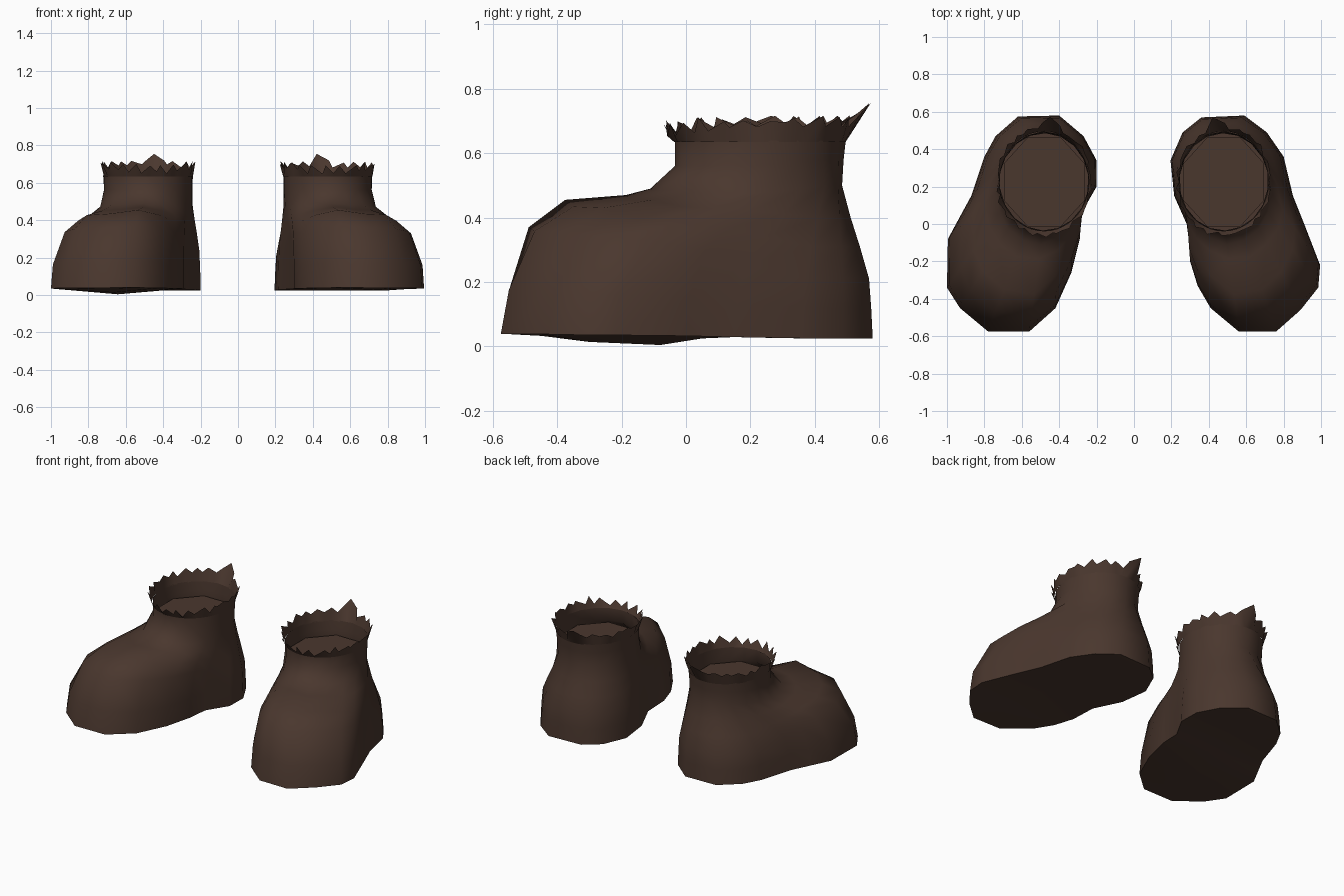
import bpy, bmesh, math, random

if "Cube" in bpy.data.objects:
    bpy.data.objects.remove(bpy.data.objects["Cube"])

random.seed(4)

leather = bpy.data.materials.new("dark_brown_leather")
leather.diffuse_color = (0.068, 0.038, 0.027, 1)
leather.use_nodes = True
leather.node_tree.nodes["Principled BSDF"].inputs["Base Color"].default_value = leather.diffuse_color

# Sole outlines, from the toe round the outer side, heel and inner side
SOLES = {
    "right": [(.56, -.575), (.76, -.575), (.89, -.46), (.985, -.34), (.995, -.22), (.91, 0),
              (.85, .15), (.80, .36), (.71, .49), (.59, .58), (.36, .57), (.26, .49),
              (.195, .34), (.215, .15), (.295, -.03), (.30, -.2), (.34, -.33), (.41, -.45)],
    "left": [(.56, -.575), (.78, -.575), (.93, -.45), (1, -.34), (.995, -.08), (.93, .04),
             (.87, .15), (.80, .36), (.74, .47), (.62, .575), (.40, .58), (.27, .47),
             (.20, .34), (.20, .2), (.28, .06), (.29, -.08), (.335, -.26), (.42, -.45)]}
N = 18
# Profiles from sole to ankle: (fraction of the way to the shaft, height)
TOE = [(0, .04), (.05, .18), (.16, .37), (.37, .455), (.72, .47), (.86, .49), (1, .56), (1, .64)]
SIDE = [(0, .035), (.03, .16), (.25, .33), (.48, .385), (.72, .428), (.92, .472), (1, .56), (1, .64)]
HEEL = [(0, .025), (.05, .12), (.12, .21), (.42, .31), (.72, .40), (1, .50), (.95, .58), (.88, .64)]


def lerp(a, b, t):
    return a + (b - a) * t


def clamp(t):
    return min(1, max(0, t))


def shaft(angle, grow=0.0):
    a = math.radians(angle)
    return .48 + (.237 + grow) * math.cos(a), .225 + (.26 + grow) * math.sin(a)


def finish(bm, name, angle, sign):
    for v in bm.verts:
        v.co.x *= sign
    bmesh.ops.recalc_face_normals(bm, faces=bm.faces)
    me = bpy.data.meshes.new(name)
    bm.to_mesh(me)
    bm.free()
    me.materials.append(leather)
    ob = bpy.data.objects.new(name, me)
    bpy.context.collection.objects.link(ob)
    bpy.context.view_layer.objects.active = ob
    ob.select_set(True)
    bpy.ops.object.shade_smooth_by_angle(angle=math.radians(angle))
    ob.select_set(False)


def boot_body(side, sign):
    # Body lofted from the sole outline up to the round shaft
    bm = bmesh.new()
    rings = []
    for toe, flank, heel in zip(TOE, SIDE, HEEL):
        ring = []
        for i, (x, y) in enumerate(SOLES[side]):
            front = clamp((-y - .3) / .25) * (.7 if i == 1 else 1)
            back = clamp((y + .1) / .4)
            f, z = (lerp(lerp(s, t, front), h, back) for s, t, h in zip(flank, toe, heel))
            sx, sy = shaft(-88 + 360 / N * i)
            ring.append(bm.verts.new((lerp(x, sx, f), lerp(y, sy, f), z)))
        rings.append(ring)
    for lo, hi in zip(rings, rings[1:]):
        for i in range(N):
            j = (i + 1) % N
            bm.faces.new((lo[i], lo[j], hi[j], hi[i]))

    # Sole: strips across the foot, shaped at the ball and raised at the arch
    ball = .035 if side == "right" else -.038
    base = rings[0]
    rows = []
    for k in range(N // 2):
        a, b = base[-k % N], base[k + 1]
        mid = (a.co + b.co) / 2
        mid.z += .03 * clamp(1 - abs(mid.y - .22) / .25) + ball * clamp(1 - abs(mid.y + .15) / .35)
        rows.append((a, bm.verts.new(mid), b))
    for p, q in zip(rows, rows[1:]):
        for s in (0, 1):
            bm.faces.new((p[s], p[s + 1], q[s + 1], q[s]))
    for r in (rows[0], rows[-1]):
        bm.faces.new(r)
    finish(bm, side + "_boot", 60, sign)


def insole(side, sign):
    # Flat filling sunk inside the shaft
    bm = bmesh.new()
    bm.faces.new([bm.verts.new((*shaft(22.5 + 45 * i, -.003), .55)) for i in range(8)])
    finish(bm, side + "_filling", 30, sign)


def ragged_cuff(side, sign):
    # Torn strip round the opening: higher at the sides, notched at the front
    bm = bmesh.new()
    M = 44
    low, high = [], []
    for i in range(M):
        angle = 360 / M * i
        s = math.sin(math.radians(angle))
        back, front = max(0, s), max(0, -s)
        x, y = shaft(angle, .002)
        low.append(bm.verts.new((x, y + .009 * back, .635)))
        tip = i % 2
        grow = (.018 if tip else .006) + .015 * back + .012 * front + random.uniform(-.008, .008)
        z = (.708 if tip else .69 - .025 * front) - .01 * front + random.uniform(-.01, .01)
        if i in (11, 12, 13):
            grow, z = (.09, .755) if i == 12 else (.055, .72)
        x, y = shaft(angle + random.uniform(-3, 3), grow)
        high.append(bm.verts.new((x, y, z)))
    for i in range(M):
        j = (i + 1) % M
        bm.faces.new((low[i], low[j], high[j], high[i]))
    finish(bm, side + "_ragged_cuff", 40, sign)


for side, sign in (("right", 1), ("left", -1)):
    boot_body(side, sign)
    insole(side, sign)
    ragged_cuff(side, sign)
